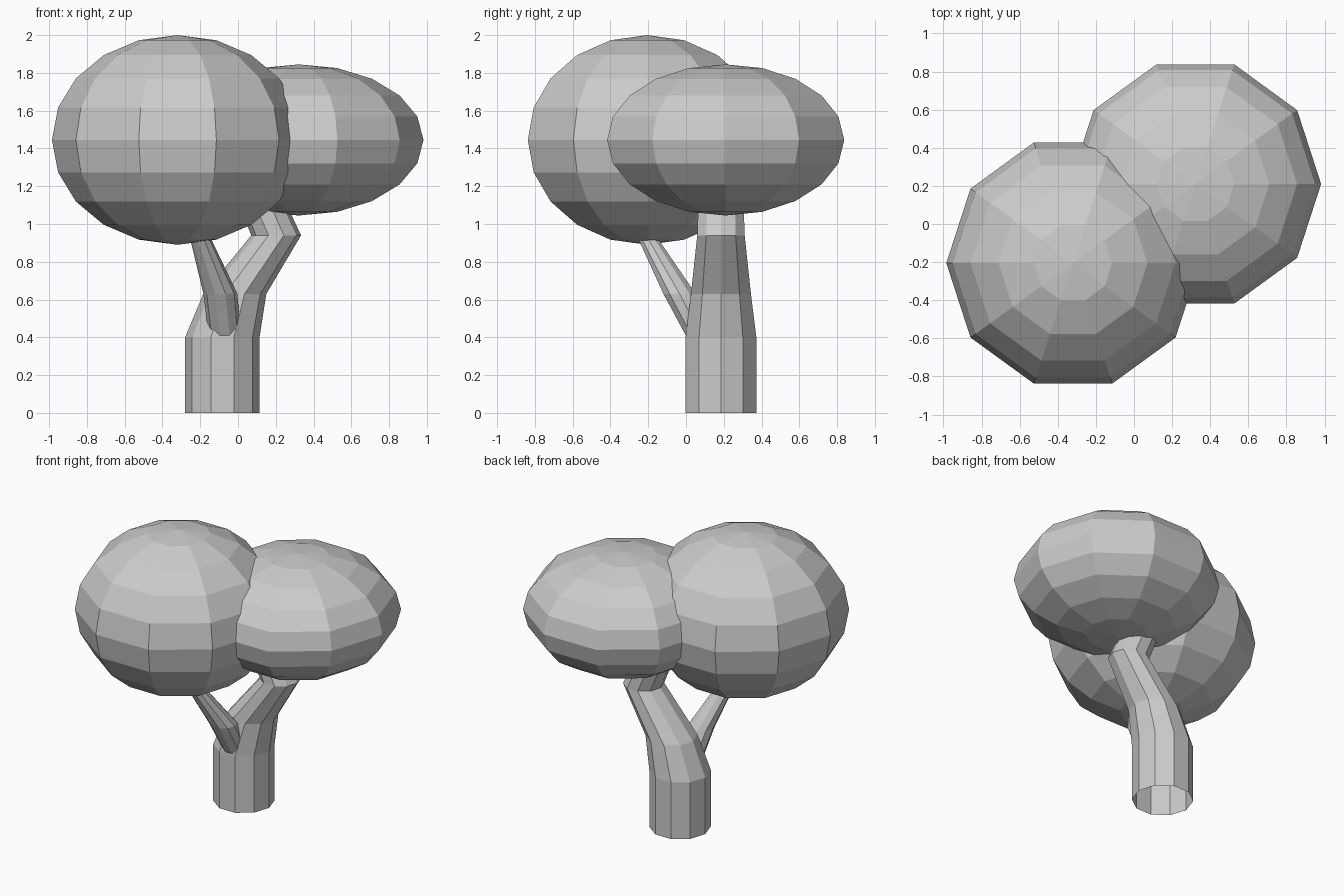
import bpy, bmesh
from math import sin, cos, pi

if "Cube" in bpy.data.objects:
    bpy.data.objects.remove(bpy.data.objects["Cube"])

SIDES = 10


def loft(name, rings):
    """Skin horizontal ten-sided rings given as (x, y, z, radius); radius 0 makes a pole."""
    bm = bmesh.new()
    loops = []
    for x, y, z, r in rings:
        loops.append([bm.verts.new((x + r * cos(2 * pi * i / SIDES),
                                    y + r * sin(2 * pi * i / SIDES), z))
                      for i in range(SIDES)])
    for a, b in zip(loops, loops[1:]):
        for i in range(SIDES):
            j = (i + 1) % SIDES
            bm.faces.new((a[i], a[j], b[j], b[i]))
    bmesh.ops.remove_doubles(bm, verts=bm.verts, dist=1e-5)
    mesh = bpy.data.meshes.new(name)
    bm.to_mesh(mesh)
    bm.free()
    obj = bpy.data.objects.new(name, mesh)
    bpy.context.collection.objects.link(obj)
    return obj


def crown(name, x, y, z, radius, half_height, bands=10):
    """Low-poly ellipsoid of foliage."""
    loft(name, [(x, y, z - half_height * cos(pi * k / bands),
                 radius * sin(pi * k / bands)) for k in range(bands + 1)])


# Bent, tapering trunk with an open bottom
loft("trunk", [(-0.083, 0.185, 0.0, 0.197), (-0.083, 0.185, 0.4, 0.197),
               (-0.017, 0.185, 0.63, 0.167), (0.202, 0.185, 0.94, 0.132),
               (0.11, 0.185, 1.15, 0.125)])

# Side branch reaching into the larger crown
loft("branch", [(-0.07, 0.085, 0.4, 0.085), (-0.093, -0.034, 0.63, 0.09),
                (-0.19, -0.188, 0.9, 0.058), (-0.225, -0.245, 1.0, 0.046)])

# Foliage
crown("large_crown", -0.32, -0.205, 1.445, 0.665, 0.555)
crown("small_crown", 0.322, 0.21, 1.445, 0.66, 0.4)
